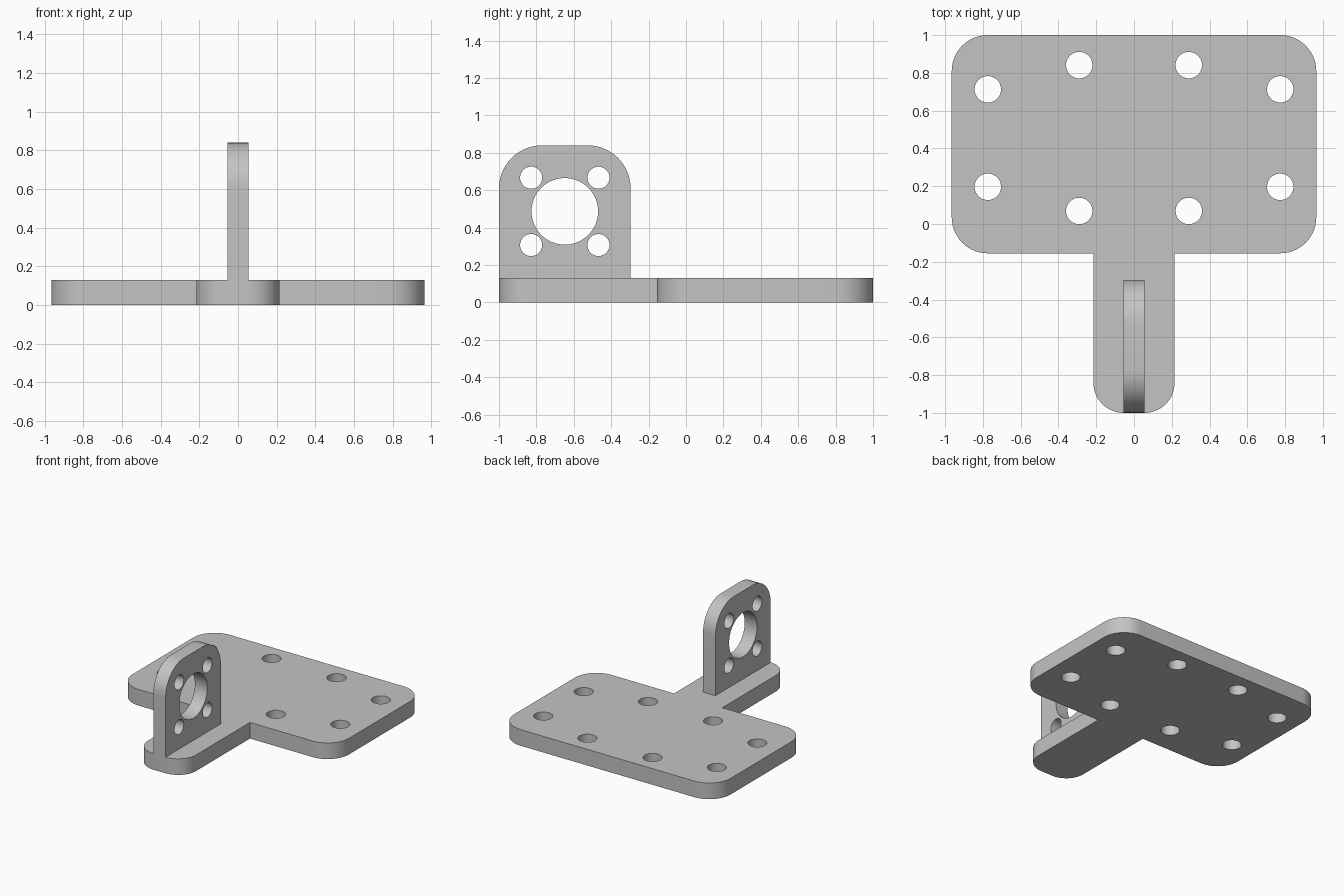
import bpy
import bmesh
from math import cos, sin, pi, radians
from mathutils import Matrix, Vector

default = bpy.data.objects.get("Cube")
if default:
    bpy.data.objects.remove(default, do_unlink=True)

grey = bpy.data.materials.new("light_grey")
grey.use_nodes = True
colour = (0.55, 0.55, 0.55, 1)
grey.diffuse_color = colour
grey.node_tree.nodes["Principled BSDF"].inputs["Base Color"].default_value = colour


def circle(cx, cy, r, steps=48):
    return [(cx + r * cos(2 * pi * i / steps), cy + r * sin(2 * pi * i / steps))
            for i in range(steps)]


def rounded(corners, steps=14):
    """Outline from (x, y, radius) corners, each filleted as a right angle."""
    points = []
    for i, (x, y, r) in enumerate(corners):
        p = Vector((x, y))
        if r == 0:
            points.append((x, y))
            continue
        back = (Vector(corners[i - 1][:2]) - p).normalized()
        ahead = (Vector(corners[(i + 1) % len(corners)][:2]) - p).normalized()
        centre = p + (back + ahead) * r
        for k in range(steps + 1):
            a = pi / 2 * k / steps
            points.append(tuple(centre - ahead * r * cos(a) - back * r * sin(a)))
    return points


def extruded_part(name, loops, thickness, matrix):
    """Fill an outline with holes, then extrude it along local z."""
    bm = bmesh.new()
    edges = []
    for loop in loops:
        verts = [bm.verts.new((x, y, 0)) for x, y in loop]
        edges += [bm.edges.new((v, verts[i - 1])) for i, v in enumerate(verts)]
    bmesh.ops.triangle_fill(bm, edges=edges, use_beauty=True, normal=(0, 0, 1))
    top = bmesh.ops.extrude_face_region(bm, geom=bm.faces[:], use_keep_orig=True)
    bmesh.ops.translate(bm, vec=(0, 0, thickness),
                        verts=[g for g in top["geom"] if isinstance(g, bmesh.types.BMVert)])
    bmesh.ops.transform(bm, matrix=matrix, verts=bm.verts)
    bmesh.ops.recalc_face_normals(bm, faces=bm.faces)
    mesh = bpy.data.meshes.new(name)
    bm.to_mesh(mesh)
    bm.free()
    mesh.materials.append(grey)
    obj = bpy.data.objects.new(name, mesh)
    bpy.context.collection.objects.link(obj)
    bpy.ops.object.select_all(action="DESELECT")
    obj.select_set(True)
    bpy.context.view_layer.objects.active = obj
    bpy.ops.object.shade_smooth_by_angle(angle=radians(30))
    return obj


# Base plate with front tongue and eight mounting holes
base_height = 0.13
half = [(0.215, -1, 0.16), (0.215, -0.155, 0), (0.965, -0.155, 0.19), (0.965, 1, 0.19)]
outline = rounded(half + [(-x, y, r) for x, y, r in reversed(half)])
holes = [circle(side * x, 0.455 + end * dy, 0.07)
         for x, dy in ((0.774, 0.258), (0.29, 0.386))
         for side in (-1, 1) for end in (-1, 1)]
extruded_part("base_plate", [outline] + holes, base_height, Matrix())

# Upright motor bracket, drawn in the y-z plane and extruded along x
mid_y, mid_z, width, thick = -0.648, 0.487, 0.352, 0.11
outline = rounded([(mid_y - width, base_height, 0), (mid_y + width, base_height, 0),
                   (mid_y + width, 0.84, 0.23), (mid_y - width, 0.84, 0.23)])
holes = [circle(mid_y, mid_z, 0.178, 64)]
holes += [circle(mid_y + a * 0.18, mid_z + b * 0.18, 0.059)
          for a in (-1, 1) for b in (-1, 1)]
to_side = Matrix(((0, 0, 1, -thick / 2), (1, 0, 0, 0), (0, 1, 0, 0), (0, 0, 0, 1)))
extruded_part("upright_bracket", [outline] + holes, thick, to_side)
